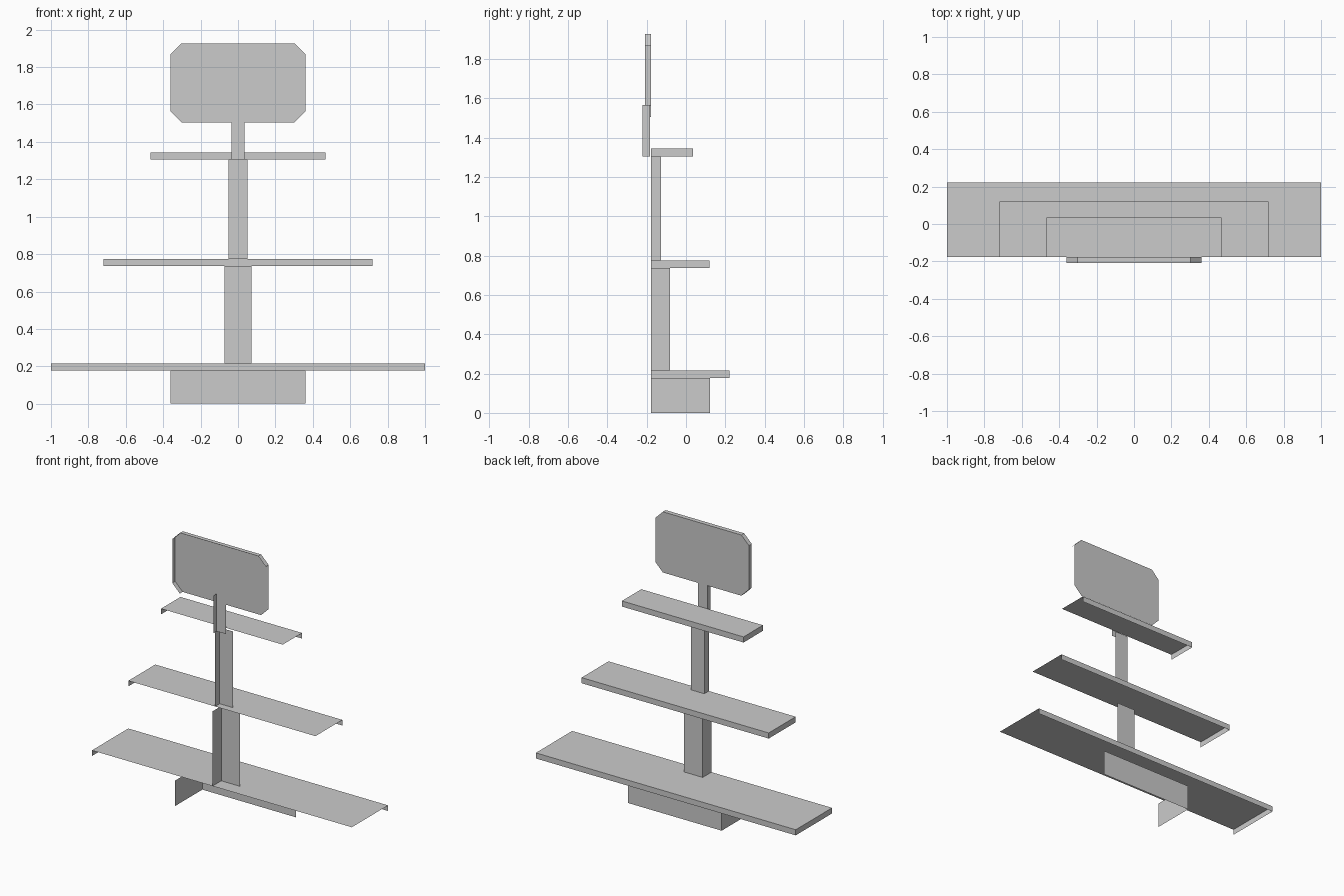
import bpy

if "Cube" in bpy.data.objects:
    bpy.data.objects.remove(bpy.data.objects["Cube"])


def make_mesh(name, verts, faces):
    mesh = bpy.data.meshes.new(name)
    mesh.from_pydata(verts, [], faces)
    mesh.update()
    obj = bpy.data.objects.new(name, mesh)
    bpy.context.collection.objects.link(obj)
    return obj


def open_box(name, half, y0, y1, z0, z1, top=False):
    """Hollow shell: left wall, back wall and optionally a top."""
    verts = [(x, y, z) for z in (z0, z1)
             for x, y in ((-half, y0), (-half, y1), (half, y1), (half, y0))]
    faces = [(0, 4, 5, 1), (1, 5, 6, 2)]
    if top:
        faces.append((4, 7, 6, 5))
    return make_mesh(name, verts, faces)


# Base and stacked posts, open at the front and right
for name, half, y0, y1, z0, z1 in (
        ("base", 0.36, -0.177, 0.122, 0.0, 0.177),
        ("lower_post", 0.072, -0.177, -0.081, 0.216, 0.736),
        ("middle_post", 0.052, -0.177, -0.127, 0.775, 1.305),
        ("sign_post", 0.035, -0.222, -0.184, 1.305, 1.567)):
    open_box(name, half, y0, y1, z0, z1)

# Shelves, with tops and open undersides
for name, half, y1, z0 in (
        ("lower_shelf", 1.0, 0.222, 0.177),
        ("middle_shelf", 0.72, 0.119, 0.736),
        ("upper_shelf", 0.468, 0.036, 1.305)):
    open_box(name, half, -0.177, y1, z0, z0 + 0.039, top=True)

# Sign board: chamfered back panel with a rim on the left and top edges
half, cut, z0, z1 = 0.36, 0.058, 1.505, 1.927
outline = [(-half + cut, z0), (-half, z0 + cut), (-half, z1 - cut),
           (-half + cut, z1), (half - cut, z1), (half, z1 - cut),
           (half, z0 + cut), (half - cut, z0)]
n = len(outline)
verts = [(x, y, z) for y in (-0.177, -0.208) for x, z in outline]
faces = [tuple(range(n))] + [(i, i + n, i + 1 + n, i + 1) for i in range(5)]
make_mesh("sign_board", verts, faces)
